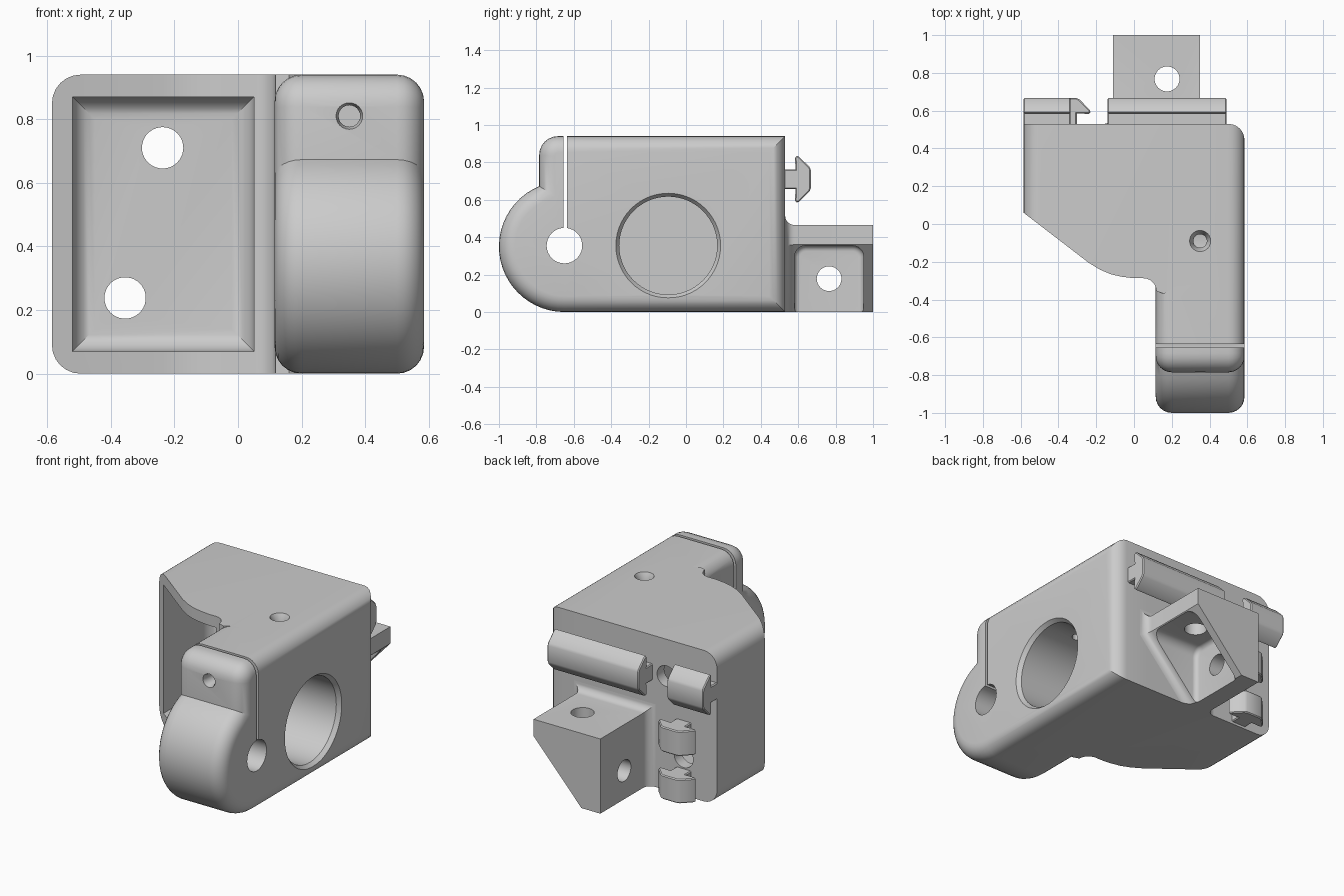
import bpy, bmesh
from math import sin, cos, pi, radians
from mathutils import Vector

if "Cube" in bpy.data.objects:
    bpy.data.objects.remove(bpy.data.objects["Cube"])


def inset_ring(pts, d):
    # mitred inward offset of a counter-clockwise outline
    out = []
    for i, p in enumerate(pts):
        p = Vector(p)
        e1 = (p - Vector(pts[i - 1])).normalized()
        e2 = (Vector(pts[(i + 1) % len(pts)]) - p).normalized()
        n1, n2 = Vector((-e1.y, e1.x)), Vector((-e2.y, e2.x))
        out.append(p + (n1 + n2) * (d / (1 + n1.dot(n2))))
    return out


def loft(name, pts, levels, axis):
    # stack insets of an outline along an axis; levels = (position, inset)
    area = sum(pts[i - 1][0] * p[1] - p[0] * pts[i - 1][1] for i, p in enumerate(pts))
    if area < 0:
        pts = pts[::-1]
    place = {'x': lambda u, v, w: (w, u, v), 'y': lambda u, v, w: (u, w, v),
             'z': lambda u, v, w: (u, v, w)}[axis]
    bm = bmesh.new()
    rings = [[bm.verts.new(place(q.x, q.y, w)) for q in inset_ring(pts, d)] for w, d in levels]
    for a, b in zip(rings, rings[1:]):
        for i in range(len(a)):
            bm.faces.new((a[i - 1], a[i], b[i], b[i - 1]))
    bm.faces.new(rings[0])
    bm.faces.new(rings[-1])
    bmesh.ops.recalc_face_normals(bm, faces=bm.faces)
    me = bpy.data.meshes.new(name)
    bm.to_mesh(me)
    bm.free()
    ob = bpy.data.objects.new(name, me)
    bpy.context.collection.objects.link(ob)
    return ob


def arc(cx, cy, r, a0, a1, n):
    return [(cx + r * cos(radians(a0 + (a1 - a0) * i / n)),
             cy + r * sin(radians(a0 + (a1 - a0) * i / n))) for i in range(n + 1)]


def circle(cx, cy, r, n=40):
    return arc(cx, cy, r, 0, 360, n)[:-1]


def rect(u0, u1, v0, v1):
    return [(u0, v0), (u1, v0), (u1, v1), (u0, v1)]


def rounded(start, direction, r, n=6):
    # quarter-round levels going inwards from an end face
    return [(start + direction * r * (1 - cos(i * pi / 2 / n)), r * (1 - sin(i * pi / 2 / n)))
            for i in range(n + 1)]


def combine(ob, other, op):
    m = ob.modifiers.new(op, 'BOOLEAN')
    m.operation, m.solver, m.object = op, 'EXACT', other
    bpy.context.view_layer.objects.active = ob
    bpy.ops.object.modifier_apply(modifier=m.name)
    bpy.data.objects.remove(other)


def finish(ob):
    bpy.ops.object.select_all(action='DESELECT')
    ob.select_set(True)
    bpy.context.view_layer.objects.active = ob
    bpy.ops.object.shade_smooth_by_angle(angle=radians(30))


# clamp half: side profile with round nose, rounded along both sides
side = ([(0.53, 0), (0.53, 0.94)] + arc(-0.685, 0.84, 0.1, 90, 180, 6)
        + arc(-0.65, 0.35, 0.35, 112.7, 270, 24))
body = loft('body', side, rounded(0.115, 1, 0.085) + rounded(0.585, -1, 0.085)[::-1], 'x')

# wing half: rounded box trimmed to the plan outline
wing = loft('wing', [(0.35, 0), (0.35, 0.94)] + arc(-0.495, 0.85, 0.09, 90, 180, 6)
            + arc(-0.495, 0.09, 0.09, 180, 270, 6), [(-0.5, 0), (0.53, 0)], 'y')
plan = ([(0.5, 0.7), (-0.7, 0.7), (-0.7, 0.06), (-0.585, 0.06)]
        + [(-0.24, -0.205), (-0.18, -0.242), (-0.12, -0.267), (-0.06, -0.28), (0, -0.287)]
        + arc(0.05, -0.355, 0.068, 90, 0, 6) + [(0.16, -0.37), (0.21, -0.33), (0.5, -0.3)])
combine(wing, loft('plan', plan, [(-0.2, 0), (1.2, 0)], 'z'), 'INTERSECT')
combine(body, wing, 'UNION')

# wing pocket with filleted floor
combine(body, loft('pocket', rect(-0.52, 0.05, 0.07, 0.87),
                   [(-0.6, 0)] + rounded(0.46, -1, 0.07)[::-1], 'y'), 'DIFFERENCE')
# bearing bore, clamp hole, slit
combine(body, loft('bore', circle(-0.095, 0.355, 0.28, 56),
                   [(0.12, 0.018), (0.56, 0.018), (0.585, 0), (0.7, 0)], 'x'), 'DIFFERENCE')
combine(body, loft('clamp_hole', circle(-0.65, 0.355, 0.095), [(0, 0), (0.7, 0)], 'x'), 'DIFFERENCE')
combine(body, loft('slit', rect(-0.655, -0.635, 0.4, 1.1), [(0, 0), (0.7, 0)], 'x'), 'DIFFERENCE')
# mounting holes through the wing, countersunk screw holes
for x, z in ((-0.237, 0.71), (-0.355, 0.238)):
    combine(body, loft('mount_hole', circle(x, z, 0.065), [(0.3, 0), (0.7, 0)], 'y'), 'DIFFERENCE')
combine(body, loft('top_screw', circle(0.35, -0.09, 0.056, 24),
                   [(0.45, 0.02), (0.9, 0.02), (0.94, 0), (1.1, 0)], 'z'), 'DIFFERENCE')
combine(body, loft('front_screw', circle(0.35, 0.81, 0.042, 24),
                   [(-0.9, 0), (-0.785, 0), (-0.765, 0.008), (-0.35, 0.008)], 'y'), 'DIFFERENCE')
finish(body)

# rear bracket: diagonal gussets, flared into the body
gusset = [(-0.11, -0.1), (-0.072, -0.1), (0.35, 0.36), (0.35, 0.465), (-0.11, 0.465)]
flare = [(0.53 + d, -i) for i, d in rounded(0, 1, 0.05)]
flare = [(0.53 + 0.05 * (1 - cos(a * pi / 12)), -0.05 * (1 - sin(a * pi / 12))) for a in range(7)]
bracket = loft('rear_bracket', gusset, [(0.5, -0.05)] + flare + [(1, 0)], 'y')
combine(bracket, loft('ground_cut', rect(-1, 1, 0.3, 1.2), [(-0.5, 0), (0, 0)], 'z'), 'DIFFERENCE')
hollow = ([(0.58, -0.1), (0.95, -0.1)] + arc(0.89, 0.295, 0.06, 0, 90, 6)
          + arc(0.64, 0.295, 0.06, 90, 180, 6))
combine(bracket, loft('hollow', hollow, rounded(0.01, 1, 0.03) + [(0.6, 0)], 'x'), 'DIFFERENCE')
combine(bracket, loft('hole_down', circle(0.175, 0.768, 0.066), [(0.2, 0), (0.6, 0)], 'z'), 'DIFFERENCE')
combine(bracket, loft('hole_across', circle(0.765, 0.178, 0.066), [(-0.3, 0), (0.2, 0)], 'x'), 'DIFFERENCE')
finish(bracket)

# mushroom-shaped belt clips: half section (half width, y)
half = [(0.052, 0.51), (0.052, 0.585), (0.115, 0.583), (0.125, 0.592), (0.12, 0.605),
        (0.066, 0.66), (0.05, 0.667)]
section = half + [(-w, y) for w, y in half[::-1]]
across = [(y, 0.71 + w) for w, y in section]
upright = [(w - 0.355, y) for w, y in section]
for name, pts, a, b, axis in (('long_clip', across, -0.14, 0.49, 'x'),
                              ('short_clip', across, -0.585, -0.335, 'x'),
                              ('upper_clip', upright, 0.31, 0.465, 'z'),
                              ('lower_clip', upright, 0.015, 0.165, 'z')):
    finish(loft(name, pts, [(a, 0.006), (a + 0.006, 0), (b - 0.006, 0), (b, 0.006)], axis))
